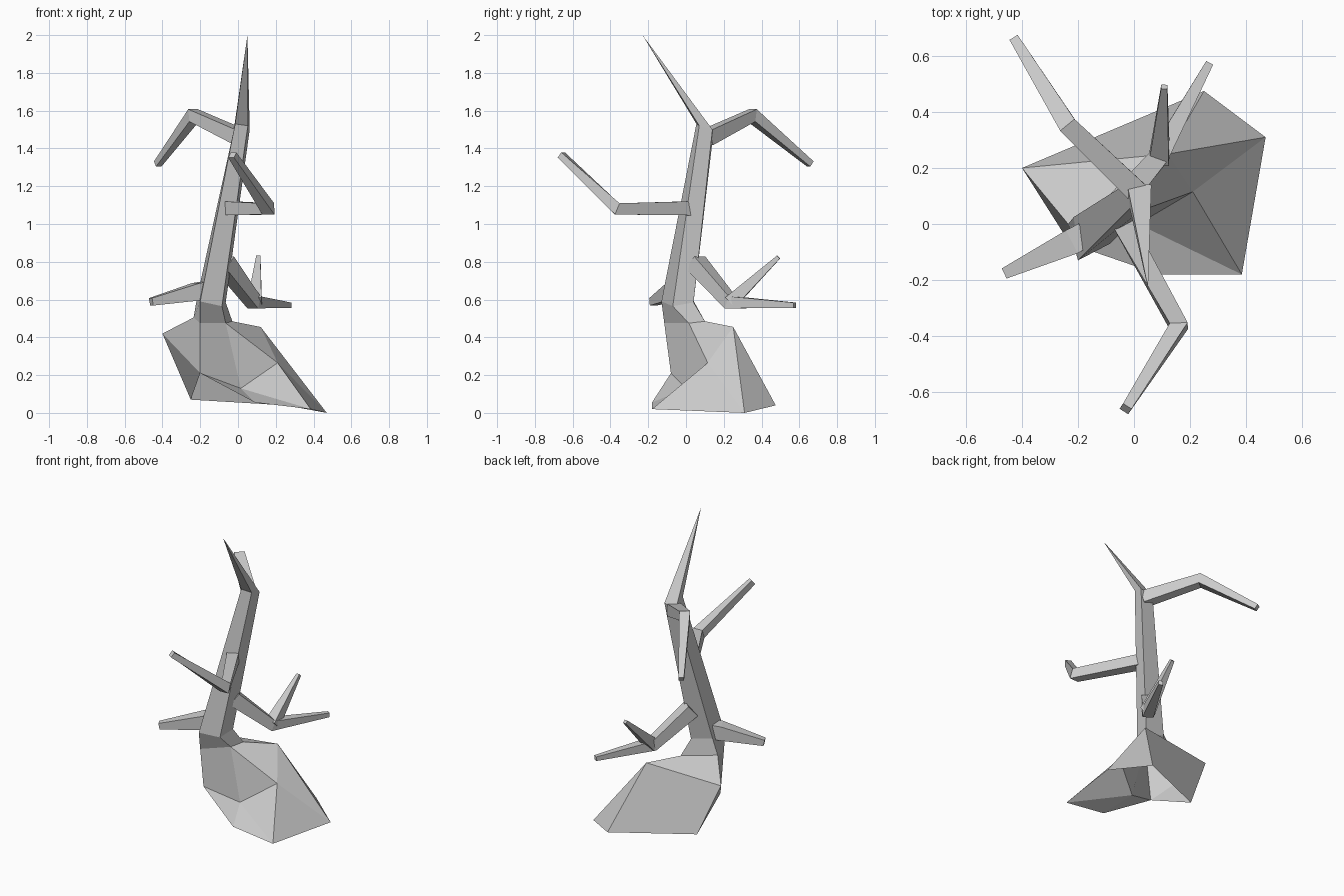
import bpy, bmesh
from mathutils import Vector

if "Cube" in bpy.data.objects:
    bpy.data.objects.remove(bpy.data.objects["Cube"])

UP = Vector((0, 0, 1))


def finish(bm, name):
    bmesh.ops.recalc_face_normals(bm, faces=bm.faces)
    me = bpy.data.meshes.new(name)
    bm.to_mesh(me)
    bm.free()
    ob = bpy.data.objects.new(name, me)
    bpy.context.collection.objects.link(ob)
    return ob


def bridge(bm, a, b):
    for i in range(4):
        j = (i + 1) % 4
        bm.faces.new((a[i], a[j], b[j], b[i]))


def branch(name, points, half_sizes):
    """Tapered four-sided limb along a bent path."""
    pts = [Vector(p) for p in points]
    bm = bmesh.new()
    rings = []
    for i, (p, h) in enumerate(zip(pts, half_sizes)):
        d_in = (p - pts[i - 1]).normalized() if i else Vector()
        d_out = (pts[i + 1] - p).normalized() if i < len(pts) - 1 else Vector()
        t = (d_in + d_out).normalized()
        side = t.cross(UP).normalized()
        up = side.cross(t)
        rings.append([bm.verts.new(p + side * h * s + up * h * u)
                      for s, u in ((-1, -1), (1, -1), (1, 1), (-1, 1))])
    for a, b in zip(rings, rings[1:]):
        bridge(bm, a, b)
    bm.faces.new(rings[0])
    bm.faces.new(rings[-1])
    return finish(bm, name)


# Trunk foot ring, shared by root mound and trunk
foot = dict(A=(-.2, -.115, .475), B=(-.065, .015, .475),
            C=(-.03, .1, .485), D=(-.235, 0, .505))

# Root mound: faceted shell, open underneath
corners = dict(foot,
               V=(-.4, .2, .42), F=(-.2, -.08, .21), G=(-.25, .24, .07),
               T=(.12, .25, .455), M=(.21, .115, .265), E=(.47, .31, 0),
               H=(.25, .475, .04), K=(.385, -.18, .02), L=(.09, -.18, .055),
               P=(.015, 0, .13))
bm = bmesh.new()
v = {k: bm.verts.new(c) for k, c in corners.items()}
for f in "VDAF VFG ABPF BMP BCTM PMK MEK PKL FPL MTE THE VGHT VTCD".split():
    bm.faces.new([v[k] for k in f])
finish(bm, "root_mound")

# Trunk: leaning four-sided loft ending in a broken spike
sections = [
    list(foot.values()),
    [(-.2, -.13, .59), (-.085, -.07, .565), (-.065, .04, .585), (-.215, .025, .62)],
    [(-.015, .055, 1.53), (.052, .07, 1.52), (.062, .14, 1.5), (-.025, .145, 1.48)],
]
bm = bmesh.new()
rings = [[bm.verts.new(c) for c in s] for s in sections]
for a, b in zip(rings, rings[1:]):
    bridge(bm, a, b)
tip = bm.verts.new((.05, -.23, 2))
for i in range(4):
    bm.faces.new((rings[-1][i], rings[-1][(i + 1) % 4], tip))
finish(bm, "trunk")

# Branches
branch("left_branch", [(-.17, -.035, .65), (-.215, -.06, .642), (-.46, -.175, .588)],
       [.045, .046, .02])
branch("front_branch", [(-.05, .02, 1.083), (.16, -.365, 1.08), (-.03, -.66, 1.365)],
       [.037, .032, .018])
branch("upper_branch", [(.02, .105, 1.455), (-.235, .35, 1.575), (-.425, .658, 1.318)],
       [.04, .033, .017])
branch("back_branch", [(-.075, .05, .795), (.085, .235, .585), (.27, .575, .57)],
       [.045, .034, .014])
branch("back_twig", [(.09, .235, .585), (.108, .49, .825)], [.036, .011])
